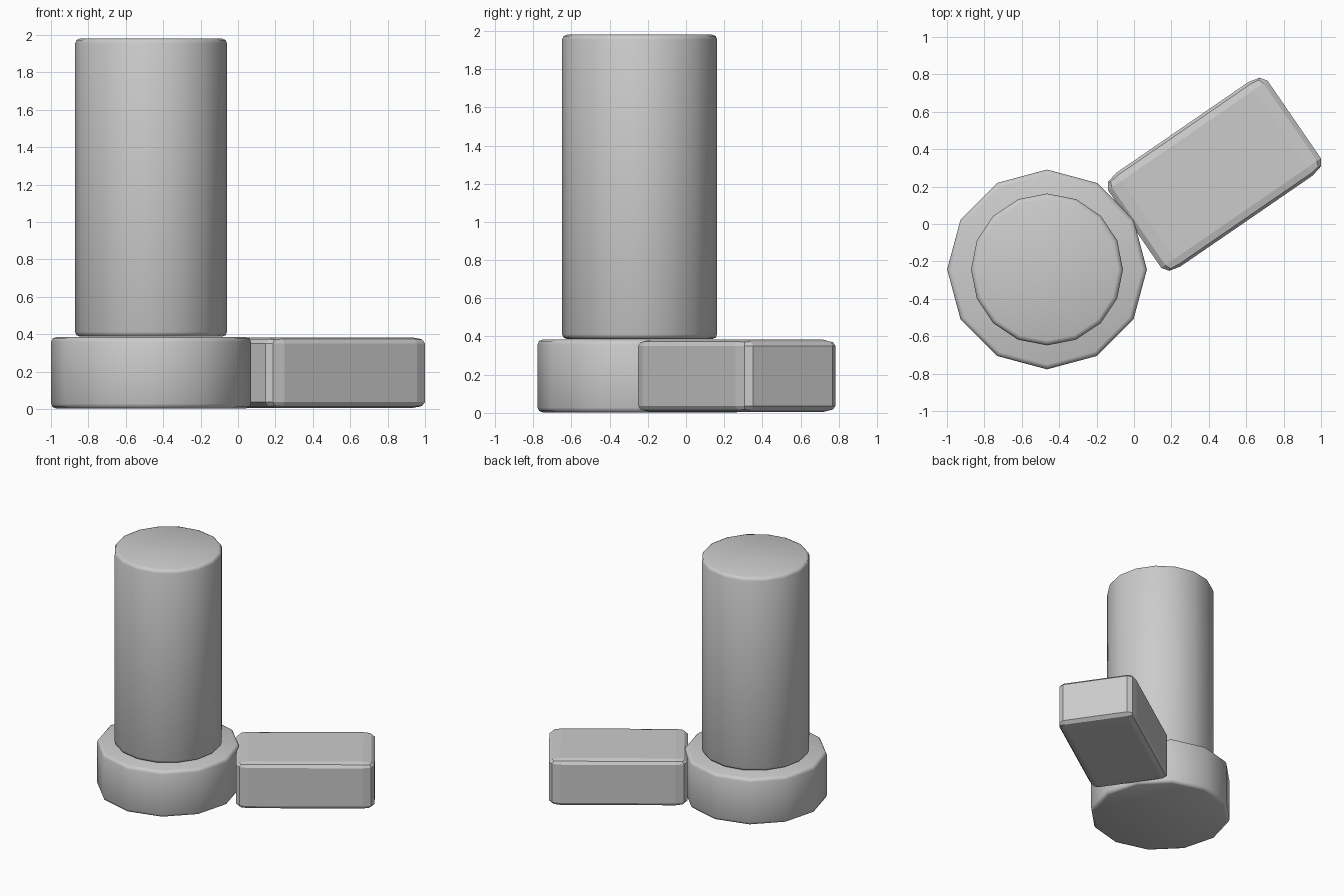
import bpy, bmesh
from math import radians
from mathutils import Matrix

if "Cube" in bpy.data.objects:
    bpy.data.objects.remove(bpy.data.objects["Cube"])


def finish(bm, name, smooth):
    mesh = bpy.data.meshes.new(name)
    for f in bm.faces:
        f.smooth = smooth
    bm.to_mesh(mesh)
    bm.free()
    obj = bpy.data.objects.new(name, mesh)
    bpy.context.collection.objects.link(obj)
    return obj


def soften(bm, edges, width):
    bmesh.ops.bevel(bm, geom=edges, offset=width, offset_type='OFFSET',
                    segments=2, profile=0.5, affect='EDGES')


def rounded_cylinder(name, sides, radius, z0, z1, rim):
    bm = bmesh.new()
    bmesh.ops.create_cone(bm, cap_ends=True, segments=sides, radius1=radius,
                          radius2=radius, depth=z1 - z0)
    rims = [e for e in bm.edges if abs(e.verts[0].co.z - e.verts[1].co.z) < 1e-4]
    soften(bm, rims, rim)
    obj = finish(bm, name, True)
    obj.location = (-0.465, -0.243, (z0 + z1) / 2)
    return obj


# Wide foot disc and the tall column on it
rounded_cylinder("base_disc", 12, 0.534, 0.003, 0.384, 0.025)
rounded_cylinder("column", 16, 0.406, 0.387, 1.98, 0.025)

# Turned block beside the disc, its bevel stretched along with the block
bm = bmesh.new()
bmesh.ops.create_cube(bm, size=1)
soften(bm, bm.edges[:], 0.085)
bmesh.ops.transform(bm, matrix=Matrix.Diagonal((1.035, 0.607, 0.379, 1)), verts=bm.verts)
block = finish(bm, "side_block", False)
block.location = (0.43, 0.266, 0.194)
block.rotation_euler.z = radians(34.5)
